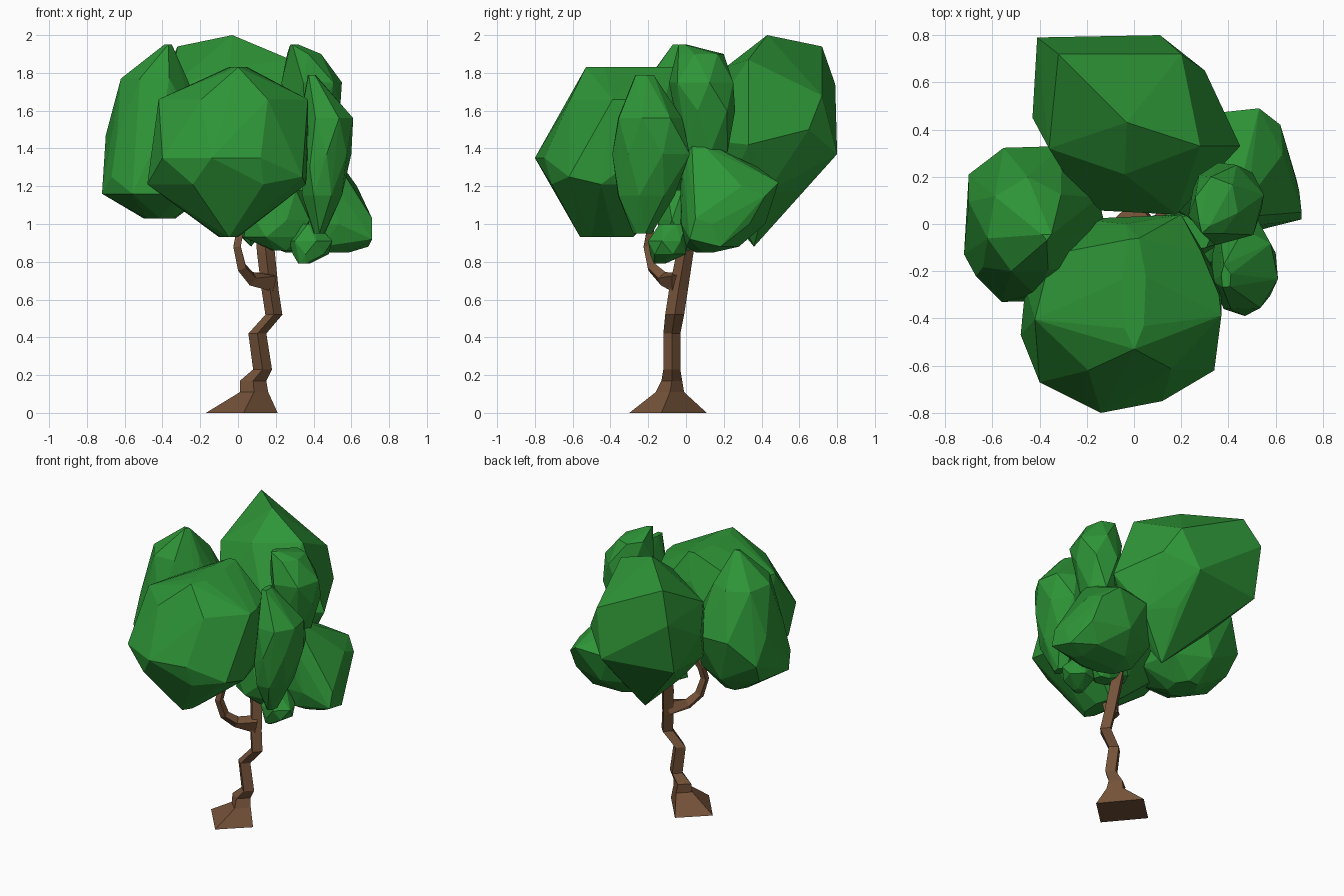
import bpy, bmesh, math
from mathutils import Vector


def material(name, rgb):
    m = bpy.data.materials.new(name)
    m.diffuse_color = (*rgb, 1)
    return m


LEAF = material("leaf green", (0.027, 0.30, 0.038))
BARK = material("bark brown", (0.175, 0.085, 0.041))


def finish(bm, name, mat):
    bmesh.ops.recalc_face_normals(bm, faces=bm.faces[:])
    me = bpy.data.meshes.new(name)
    bm.to_mesh(me)
    bm.free()
    me.materials.append(mat)
    ob = bpy.data.objects.new(name, me)
    bpy.context.collection.objects.link(ob)
    return ob


def ring(z, x0, x1, y0, y1, n, phase):
    """n-gon stretched to fill the given x and y extents"""
    a = [phase + 2 * math.pi * i / n for i in range(n)]
    us, vs = [math.cos(t) for t in a], [math.sin(t) for t in a]

    def fit(c, cs, lo, hi):
        return lo + (hi - lo) * (c - min(cs)) / (max(cs) - min(cs))
    return [Vector((fit(u, us, x0, x1), fit(v, vs, y0, y1), z)) for u, v in zip(us, vs)]


def clump(name, rings, corners=(), n=7):
    """Faceted leaf clump: convex hull round stacked rings (z, x0, x1, y0, y1) and corners"""
    bm = bmesh.new()
    for i, r in enumerate(rings):
        for p in ring(*r, n, 0.25 + i * math.pi / n):
            bm.verts.new(p)
    for c in corners:
        bm.verts.new(c)
    bmesh.ops.remove_doubles(bm, verts=bm.verts[:], dist=0.03)
    bmesh.ops.convex_hull(bm, input=bm.verts[:])
    bmesh.ops.delete(bm, geom=[v for v in bm.verts if not v.link_faces], context='VERTS')
    bmesh.ops.dissolve_limit(bm, angle_limit=math.radians(4), verts=bm.verts[:], edges=bm.edges[:])
    return finish(bm, name, LEAF)


def loft(name, loops):
    """Skin closed loops in order and cap both ends"""
    bm = bmesh.new()
    vs = [[bm.verts.new(p) for p in loop] for loop in loops]
    n = len(vs[0])
    for a, b in zip(vs, vs[1:]):
        for i in range(n):
            bm.faces.new((a[i], a[(i + 1) % n], b[(i + 1) % n], b[i]))
    bm.faces.new(vs[0])
    bm.faces.new(vs[-1])
    return finish(bm, name, BARK)


# Leaf clumps
clump("front_leaves", [
    (1.83, -0.05, 0.05, -0.53, -0.06), (1.66, -0.42, 0.37, -0.62, 0.0),
    (1.36, -0.46, 0.37, -0.76, 0.03), (1.21, -0.48, 0.36, -0.72, 0.0),
    (0.93, -0.10, 0.0, -0.56, -0.28)],
    [(-0.40, -0.67, 1.35), (0.34, -0.62, 1.25), (0.36, -0.3, 1.66), (0.2, 0.04, 1.55),
     (-0.14, -0.80, 1.35), (0.12, -0.75, 1.35)])
clump("back_leaves", [(1.17, -0.24, 0.28, 0.12, 0.60)], [
    (-0.03, 0.43, 2.0), (-0.32, 0.72, 1.94), (-0.41, 0.79, 1.74), (0.20, 0.72, 1.68),
    (0.11, 0.80, 1.37), (0.28, 0.33, 1.87), (0.30, 0.65, 1.50), (0.45, 0.33, 1.42),
    (-0.04, 0.21, 1.83), (-0.43, 0.45, 1.55), (-0.36, 0.32, 1.72), (-0.20, 0.06, 1.45),
    (0.18, 0.04, 1.45), (-0.41, 0.72, 1.38), (-0.36, 0.32, 1.33), (0.07, 0.36, 0.88)])
clump("left_leaves", [
    (1.95, -0.39, -0.35, -0.07, -0.03), (1.77, -0.62, -0.27, -0.20, 0.20),
    (1.47, -0.70, -0.15, -0.30, 0.33), (1.16, -0.72, -0.16, -0.33, 0.25),
    (1.03, -0.50, -0.33, -0.12, 0.10)],
    [(-0.70, 0.21, 1.3), (-0.67, -0.22, 1.25), (-0.12, -0.02, 1.4)])
clump("right_leaves", [
    (1.79, 0.37, 0.41, -0.29, -0.17), (1.56, 0.33, 0.61, -0.36, -0.02),
    (1.37, 0.33, 0.60, -0.39, 0.02), (1.15, 0.34, 0.55, -0.36, -0.06),
    (0.95, 0.40, 0.46, -0.28, -0.18)],
    [(0.38, -0.36, 1.3), (0.36, -0.02, 1.5), (0.53, -0.02, 1.4)])
clump("top_right_leaves", [
    (1.95, 0.27, 0.32, -0.04, 0.01), (1.90, 0.26, 0.44, -0.04, 0.20),
    (1.75, 0.23, 0.55, -0.09, 0.25), (1.60, 0.25, 0.54, -0.05, 0.26),
    (1.38, 0.30, 0.48, -0.02, 0.22)], n=6)
clump("low_right_leaves", [
    (1.41, 0.36, 0.48, 0.0, 0.15), (1.30, 0.22, 0.54, -0.02, 0.38),
    (1.20, 0.16, 0.63, -0.03, 0.47), (1.00, 0.08, 0.70, -0.03, 0.42),
    (0.88, 0.17, 0.69, 0.0, 0.28), (0.85, 0.25, 0.59, 0.05, 0.17)],
    [(0.71, 0.02, 0.92), (0.71, 0.05, 1.03), (0.53, 0.49, 1.22), (0.62, 0.42, 1.15)])
clump("low_middle_leaves", [
    (1.18, 0.10, 0.34, -0.12, 0.04), (1.02, 0.05, 0.38, -0.15, 0.06),
    (0.93, 0.03, 0.36, -0.14, 0.06), (0.86, 0.18, 0.30, -0.08, 0.02)], n=6)
clump("small_low_leaves", [
    (1.0, 0.34, 0.42, -0.14, 0.0), (0.91, 0.27, 0.50, -0.20, 0.0),
    (0.84, 0.29, 0.48, -0.19, 0.0), (0.79, 0.32, 0.38, -0.17, -0.11)], n=6)

# Crooked square trunk with a flared foot, turned corner-on
foot = [(0.21, -0.13, 0), (0.01, 0.11, 0), (-0.17, -0.06, 0), (0.03, -0.30, 0)]
loft("trunk", [foot] + [ring(*s, 4, 0) for s in [
    (0.11, 0.01, 0.16, -0.16, -0.01),
    (0.17, 0.01, 0.15, -0.13, -0.02), (0.23, 0.08, 0.18, -0.12, -0.03),
    (0.42, 0.055, 0.15, -0.12, -0.03), (0.52, 0.145, 0.235, -0.11, -0.01),
    (0.65, 0.125, 0.215, -0.09, 0.01), (0.85, 0.10, 0.195, -0.05, 0.04),
    (1.05, 0.09, 0.17, 0.0, 0.08)]])

# Curved side branch
path = [Vector(p) for p in [(0.17, -0.04, 0.69), (0.07, -0.12, 0.71), (0.02, -0.18, 0.77),
                            (-0.005, -0.205, 0.88), (0.01, -0.19, 0.96), (0.04, -0.18, 1.0)]]
radii = [0.06, 0.038, 0.032, 0.028, 0.026, 0.022]
loops = []
for i, (p, r) in enumerate(zip(path, radii)):
    t = path[min(i + 1, len(path) - 1)] - path[max(i - 1, 0)]
    t.normalize()
    side = t.cross(Vector((1, 1, 0))).normalized()
    up = t.cross(side)
    loops.append([p + r * (side * math.cos(a) + up * math.sin(a))
                  for a in (0, math.pi / 2, math.pi, 3 * math.pi / 2)])
loft("branch", loops)
